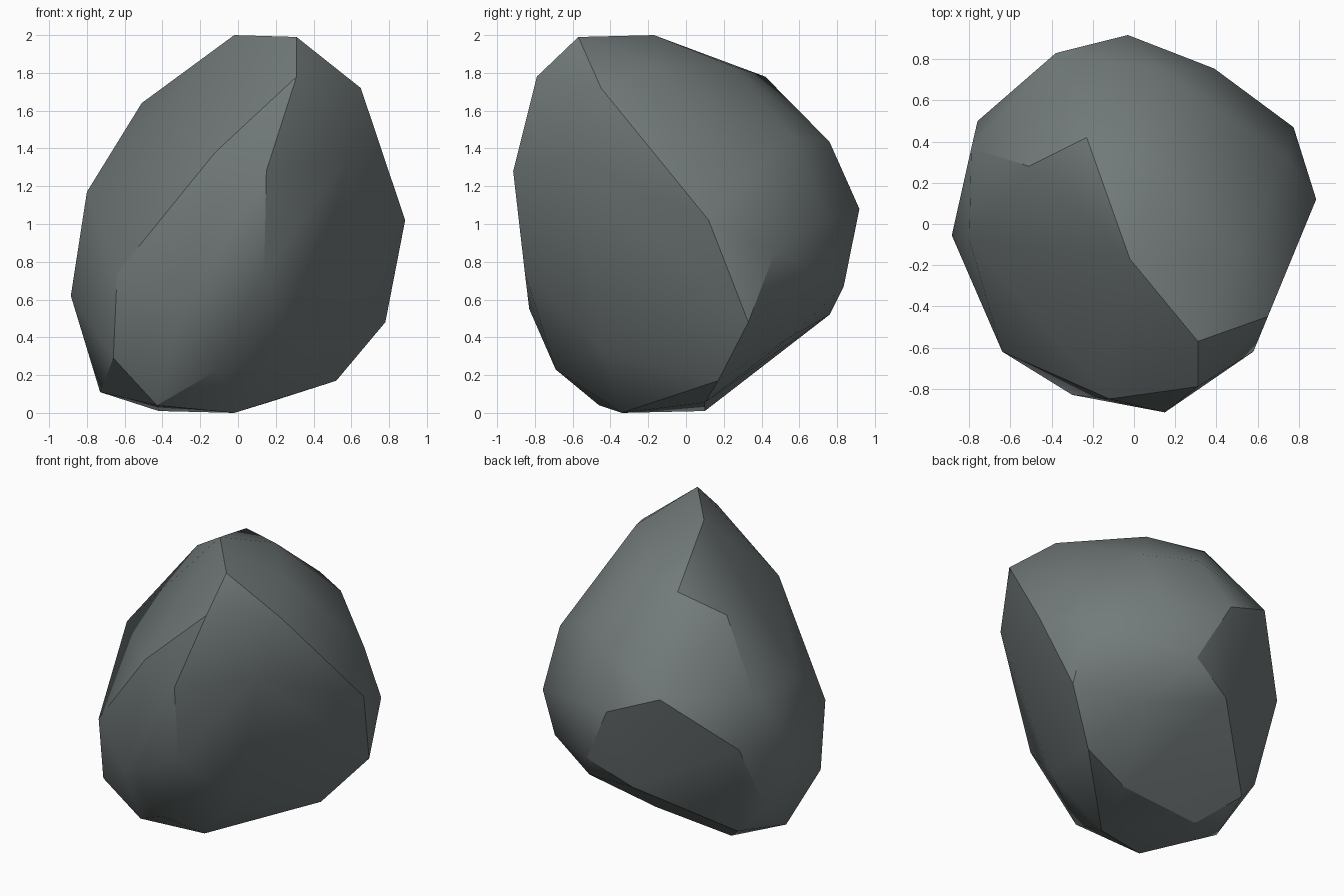
import bpy, bmesh, math

if "Cube" in bpy.data.objects:
    bpy.data.objects.remove(bpy.data.objects["Cube"])

# Corner points of the faceted boulder, by height band
top = [(-.02, -.17, 2.0), (.31, -.57, 1.99), (.31, -.79, 1.78), (.65, -.45, 1.72),
       (-.23, .42, 1.78), (.11, .25, 1.835), (.50, -.17, 1.83), (-.51, .28, 1.64),
       (.40, .56, 1.46), (.10, .76, 1.435)]
upper = [(-.12, -.85, 1.38), (.15, -.915, 1.28), (.58, -.62, 1.35), (.74, .33, 1.25),
         (-.38, .83, 1.225), (-.79, .37, 1.16), (-.80, -.08, 1.17)]
middle = [(.885, .12, 1.02), (.39, .755, 1.02), (-.03, .918, 1.08), (.775, .47, .85),
          (-.76, .50, .85), (-.64, -.62, .74), (.18, .835, .67), (-.885, -.055, .62),
          (.138, -.853, .74)]
lower = [(-.30, -.83, .55), (-.12, .76, .52), (.78, .33, .48), (.36, .55, .40),
         (-.785, .25, .36), (-.66, -.54, .29), (-.10, -.69, .23), (.32, -.44, .34)]
base = [(.52, .17, .17), (-.62, .32, .18), (-.73, -.06, .11), (-.43, -.46, .04),
        (.16, .10, .055), (-.42, .10, .01), (-.02, -.34, 0)]

# Wrap the corners in a convex hull and merge nearly flat facets
bm = bmesh.new()
for p in top + upper + middle + lower + base:
    bm.verts.new(p)
bmesh.ops.convex_hull(bm, input=bm.verts[:])
bmesh.ops.delete(bm, geom=[v for v in bm.verts if not v.link_faces], context='VERTS')
bmesh.ops.dissolve_limit(bm, angle_limit=math.radians(4), verts=bm.verts[:], edges=bm.edges[:])
bmesh.ops.recalc_face_normals(bm, faces=bm.faces[:])
mesh = bpy.data.meshes.new("boulder")
bm.to_mesh(mesh)
bm.free()

# Single grey stone colour
stone = bpy.data.materials.new("grey stone")
stone.diffuse_color = (.17, .195, .195, 1)
stone.use_nodes = True
stone.node_tree.nodes["Principled BSDF"].inputs["Base Color"].default_value = stone.diffuse_color
mesh.materials.append(stone)

boulder = bpy.data.objects.new("boulder", mesh)
bpy.context.collection.objects.link(boulder)
bpy.context.view_layer.objects.active = boulder
boulder.select_set(True)
bpy.ops.object.shade_smooth_by_angle(angle=math.radians(30))
